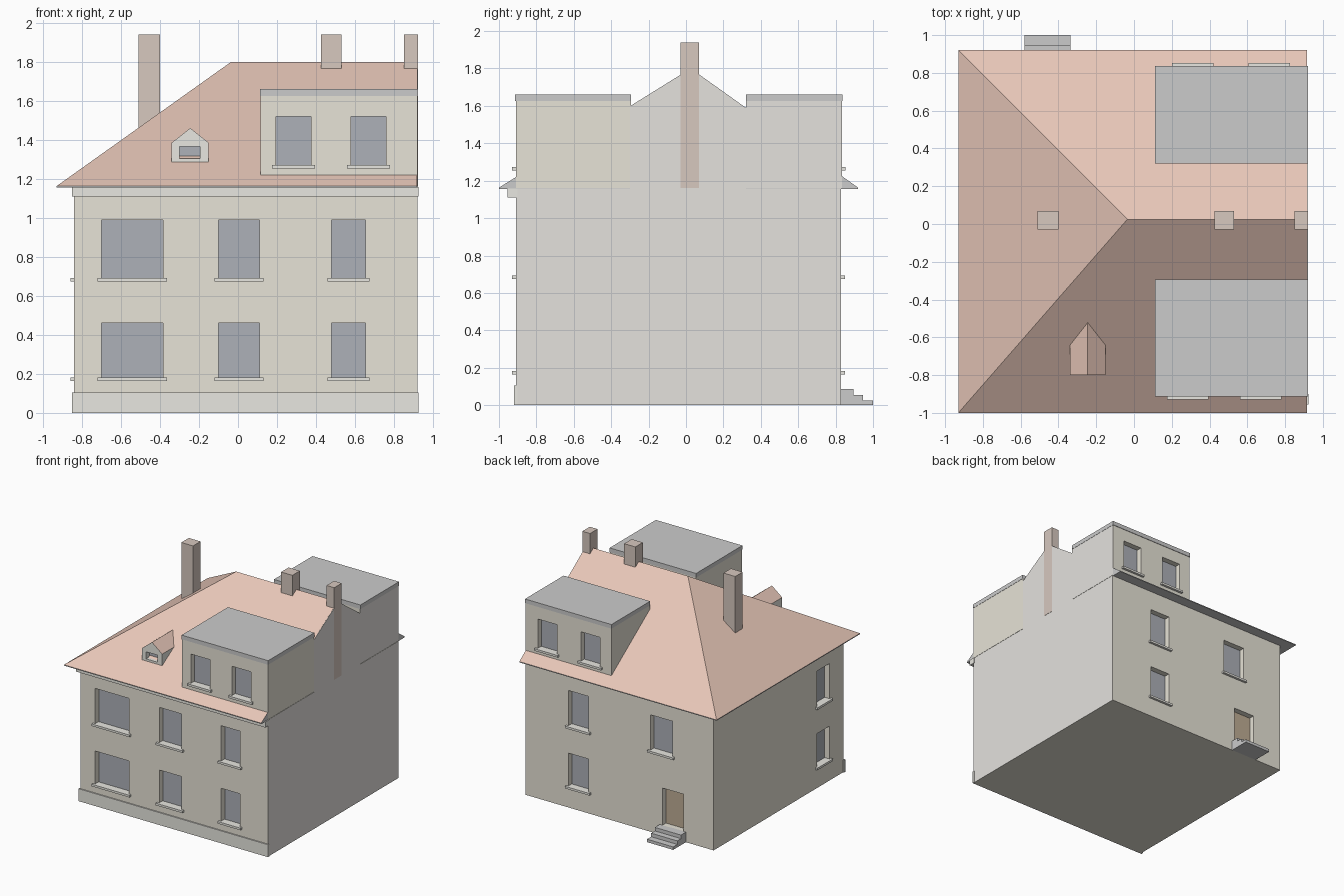
import bpy, bmesh

if "Cube" in bpy.data.objects:
    bpy.data.objects.remove(bpy.data.objects["Cube"])


def mat(name, r, g, b):
    m = bpy.data.materials.new(name)
    m.diffuse_color = (r, g, b, 1)
    m.use_nodes = True
    m.node_tree.nodes["Principled BSDF"].inputs["Base Color"].default_value = m.diffuse_color
    return m


WALL = mat("cream_plaster", .80, .77, .68)
PARTY = mat("grey_plaster", .78, .76, .73)
TRIM = mat("pale_stone", .81, .80, .75)
TILE = mat("roof_tile", .80, .57, .48)
FLAT = mat("flat_roofing", .62, .62, .63)
BRICK = mat("chimney_brick", .68, .58, .52)
GLASS = mat("glass", .42, .44, .48)
WOOD = mat("door_wood", .52, .42, .30)
STEP = mat("step_stone", .69, .70, .69)


def mesh(name, verts, faces, material):
    me = bpy.data.meshes.new(name)
    me.from_pydata(verts, [], faces)
    bm = bmesh.new()
    bm.from_mesh(me)
    bmesh.ops.recalc_face_normals(bm, faces=bm.faces)
    bm.to_mesh(me)
    bm.free()
    ob = bpy.data.objects.new(name, me)
    bpy.context.collection.objects.link(ob)
    if material:
        me.materials.append(material)
    return ob


def prism(name, profile, lo, hi, axis, material):
    """Extrude a profile along x (profile is y,z) or along y (profile is x,z)."""
    n = len(profile)
    put = (lambda p, t: (t, p[0], p[1])) if axis == 'x' else (lambda p, t: (p[0], t, p[1]))
    verts = [put(p, t) for t in (lo, hi) for p in profile]
    faces = [list(range(n)), list(range(n, 2 * n))]
    faces += [(i, (i + 1) % n, n + (i + 1) % n, n + i) for i in range(n)]
    return mesh(name, verts, faces, material)


def box(name, x, y, z, material):
    x, y = sorted(x), sorted(y)
    return prism(name, [(x[0], z[0]), (x[1], z[0]), (x[1], z[1]), (x[0], z[1])],
                 y[0], y[1], 'y', material)


def wall_box(name, side, plane, u, d, z, material):
    """Box on a wall: u runs along the wall, d is distance outward from it."""
    s = 1 if side == 'back' else -1
    out = (plane + s * d[0], plane + s * d[1])
    return box(name, out, u, z, material) if side == 'left' else box(name, u, out, z, material)


def opening(target, name, side, plane, u, z, fill=GLASS, sill=.02):
    """Cut a recess, fill it with a pane and add a sill."""
    cut = wall_box("cutter", side, plane, u, (-.05, .03), z, None)
    cut.hide_render = True
    mod = target.modifiers.new("recess", 'BOOLEAN')
    mod.operation, mod.solver, mod.object = 'DIFFERENCE', 'EXACT', cut
    bpy.context.view_layer.objects.active = target
    bpy.ops.object.modifier_apply(modifier=mod.name)
    bpy.data.objects.remove(cut)
    wall_box(name, side, plane, u, (-.055, -.048), z, fill)
    if sill:
        wall_box(name + "_sill", side, plane, (u[0] - .02, u[1] + .02),
                 (-.045, sill), (z[0] - .016, z[0] + .002), TRIM)


def paint(ob, material, test):
    ob.data.materials.append(material)
    i = len(ob.data.materials) - 1
    for p in ob.data.polygons:
        if test(p):
            p.material_index = i


R, FRONT, BACK, LEFT = .92, -.91, .83, -.84
FLOORS = ((.18, .46), (.69, .99))

# Main walls with windows on three sides and a back door
body = box("house_walls", (LEFT, R), (FRONT, BACK), (0, 1.158), WALL)
for z in FLOORS:
    for u in ((-.70, -.385), (-.10, .11), (.48, .655)):
        opening(body, "front_window", 'front', FRONT, u, z)
    opening(body, "back_window", 'back', BACK, (.33, .52), z)
    opening(body, "side_window", 'left', LEFT, (-.72, -.55), z)
opening(body, "landing_window", 'back', BACK, (-.455, -.25), FLOORS[1])
opening(body, "back_door", 'back', BACK, (-.56, -.36), (.085, .40), WOOD, 0)
paint(body, PARTY, lambda p: p.normal.x > .9 and p.center.x > R - .01)

# Plinth, cornice and back steps
box("plinth", (-.85, .925), (-.92, -.90), (0, .105), TRIM)
box("cornice", (-.85, .925), (-.955, -.90), (1.11, 1.158), TRIM)
prism("back_steps", [(.825, 0), (1, 0), (1, .025), (.945, .025), (.945, .055),
                     (.895, .055), (.895, .085), (.825, .085)], -.58, -.335, 'x', STEP)

# Half-hipped roof: hip on the left, cut off flat at the party wall
e, ridge, xr = 1.163, 1.80, .917
corners = [(-.93, -1), (xr, -1), (xr, .92), (-.93, .92)]
verts = [(x, y, z) for z in (1.156, e) for x, y in corners]
verts += [(-.035, .025, ridge), (xr, .025, ridge)]
roof = mesh("main_roof", verts,
            [(0, 1, 2, 3), (0, 1, 5, 4), (2, 3, 7, 6), (3, 0, 4, 7),
             (4, 5, 9, 8), (6, 7, 8, 9), (7, 4, 8), (1, 2, 6, 9, 5)], TILE)
paint(roof, FLAT, lambda p: p.normal.z < .1)

# Gable of the party wall between the large dormers
prism("party_gable", [(-.30, 1.158), (.32, 1.158), (.32, 1.588), (.025, 1.798), (-.30, 1.598)],
      .90, R, 'x', PARTY)

# Large flat-roofed dormers, front and back
for side, plane, inner, wins in (('front', FRONT, -.295, ((.195, .375), (.58, .76))),
                                 ('back', BACK + .003, .32, ((.22, .40), (.625, .805)))):
    d = box(side + "_dormer", (.115, R), (plane, inner), (1.16, 1.625), WALL)
    for u in wins:
        opening(d, side + "_dormer_window", side, plane, u, (1.27, 1.52))
    if side == 'back':
        paint(d, PARTY, lambda p: p.normal.x > .9 and p.center.x > R - .01)
    o = .004 if side == 'back' else -.004
    box(side + "_dormer_roof", (.112, R + .002), (plane + o, inner), (1.625, 1.66), FLAT)

# Small gabled dormer, its back end buried in the roof
small = prism("small_dormer", [(-.34, 1.28), (-.15, 1.28), (-.15, 1.385), (-.245, 1.46), (-.34, 1.385)],
              -.80, -.52, 'y', TRIM)
opening(small, "small_dormer_window", 'front', -.80, (-.30, -.195), (1.305, 1.365), GLASS, 0)
paint(small, TILE, lambda p: .3 < p.normal.z < .95)

# Chimneys
for x in ((-.51, -.40), (.425, .53), (.85, R + .002)):
    box("chimney", x, (-.03, .07), (1.16, 1.94), BRICK)
